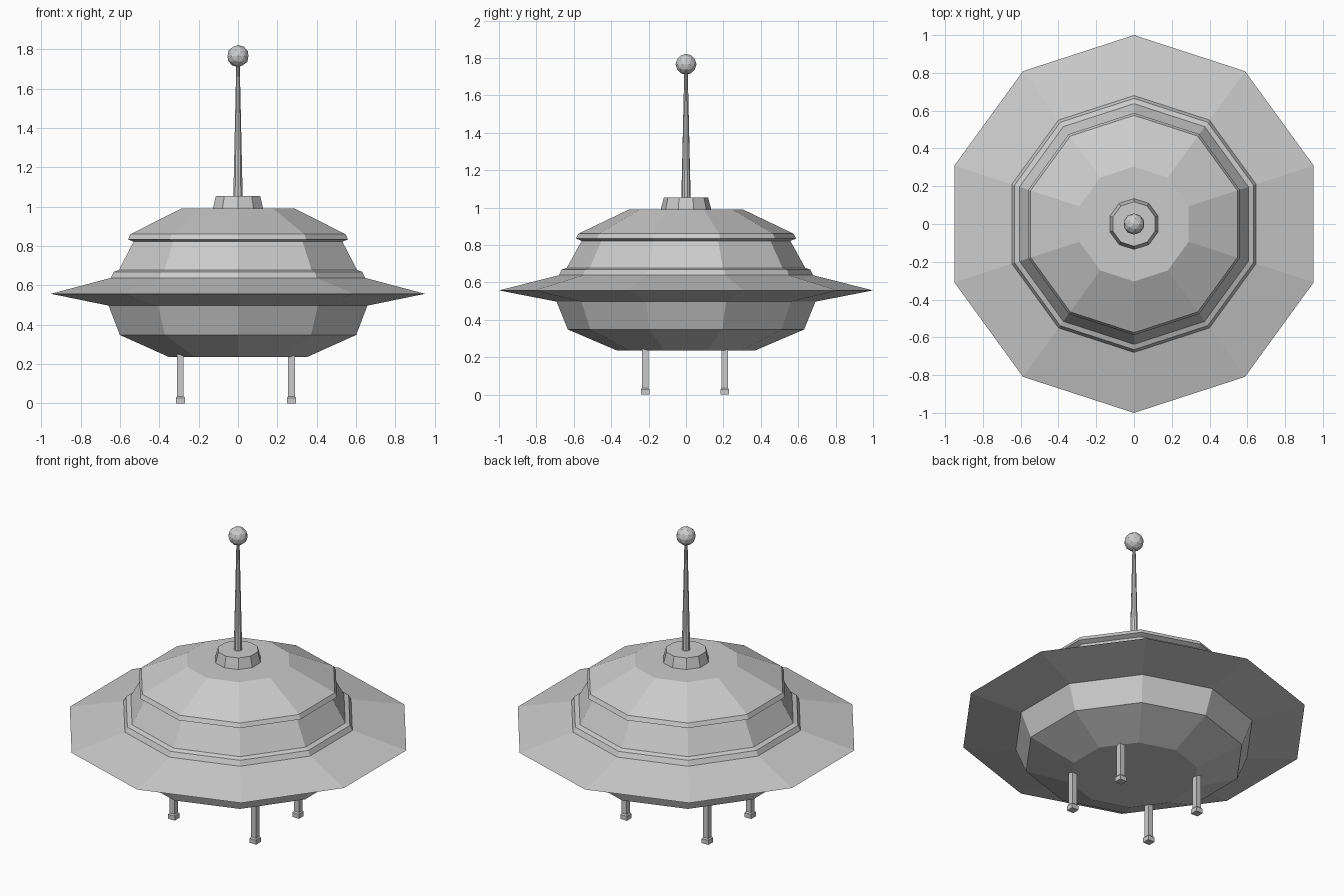
import bpy, bmesh, math

if "Cube" in bpy.data.objects:
    bpy.data.objects.remove(bpy.data.objects["Cube"])


def lathe(name, profile, sides=10):
    """Revolve (radius, z) points into a closed, flat-faced solid with a corner on +y."""
    bm = bmesh.new()
    rings = []
    for r, z in profile:
        rings.append([bm.verts.new((r * math.cos(a), r * math.sin(a), z))
                      for a in (math.pi / 2 + 2 * math.pi * i / sides for i in range(sides))])
    for low, high in zip(rings, rings[1:]):
        for i in range(sides):
            j = (i + 1) % sides
            bm.faces.new((low[i], low[j], high[j], high[i]))
    bm.faces.new(rings[0][::-1])
    bm.faces.new(rings[-1])
    return finish(name, bm)


def square_post(name, x, y, sections):
    """Square post from (half width, z) sections."""
    bm = bmesh.new()
    rings = [[bm.verts.new((x + sx * h, y + sy * h, z))
              for sx, sy in ((-1, -1), (1, -1), (1, 1), (-1, 1))] for h, z in sections]
    for low, high in zip(rings, rings[1:]):
        for i in range(4):
            j = (i + 1) % 4
            bm.faces.new((low[i], low[j], high[j], high[i]))
    bm.faces.new(rings[0][::-1])
    bm.faces.new(rings[-1])
    return finish(name, bm)


def finish(name, bm):
    bmesh.ops.recalc_face_normals(bm, faces=bm.faces)
    mesh = bpy.data.meshes.new(name)
    bm.to_mesh(mesh)
    bm.free()
    obj = bpy.data.objects.new(name, mesh)
    bpy.context.collection.objects.link(obj)
    return obj


# Saucer hull: belly, sharp rim, stepped collar, cabin wall, roof lip and roof
lathe("saucer_hull", [
    (0.37, 0.236), (0.632, 0.348), (0.692, 0.497),   # belly
    (1.0, 0.557), (0.68, 0.638),                     # rim
    (0.665, 0.668), (0.637, 0.678),                  # collar
    (0.558, 0.822), (0.588, 0.834),                  # cabin wall, lip underside
    (0.575, 0.86), (0.304, 0.99),                    # lip, roof
])

# Roof cap and tapered antenna
lathe("roof_cap", [(0.136, 0.985), (0.118, 1.055)])
lathe("antenna_mast", [(0.025, 1.05), (0.009, 1.74)])

# Antenna ball
ball = bmesh.new()
bmesh.ops.create_icosphere(ball, subdivisions=2, radius=0.056)
bmesh.ops.translate(ball, verts=ball.verts, vec=(0, 0, 1.766))
finish("antenna_ball", ball)

# Four landing legs with block feet
for side, x in (("left", -0.293), ("right", 0.272)):
    for end, y in (("front", -0.218), ("back", 0.207)):
        square_post(f"{end}_{side}_leg", x, y, [
            (0.023, 0.0), (0.023, 0.028), (0.017, 0.036), (0.017, 0.25)])
